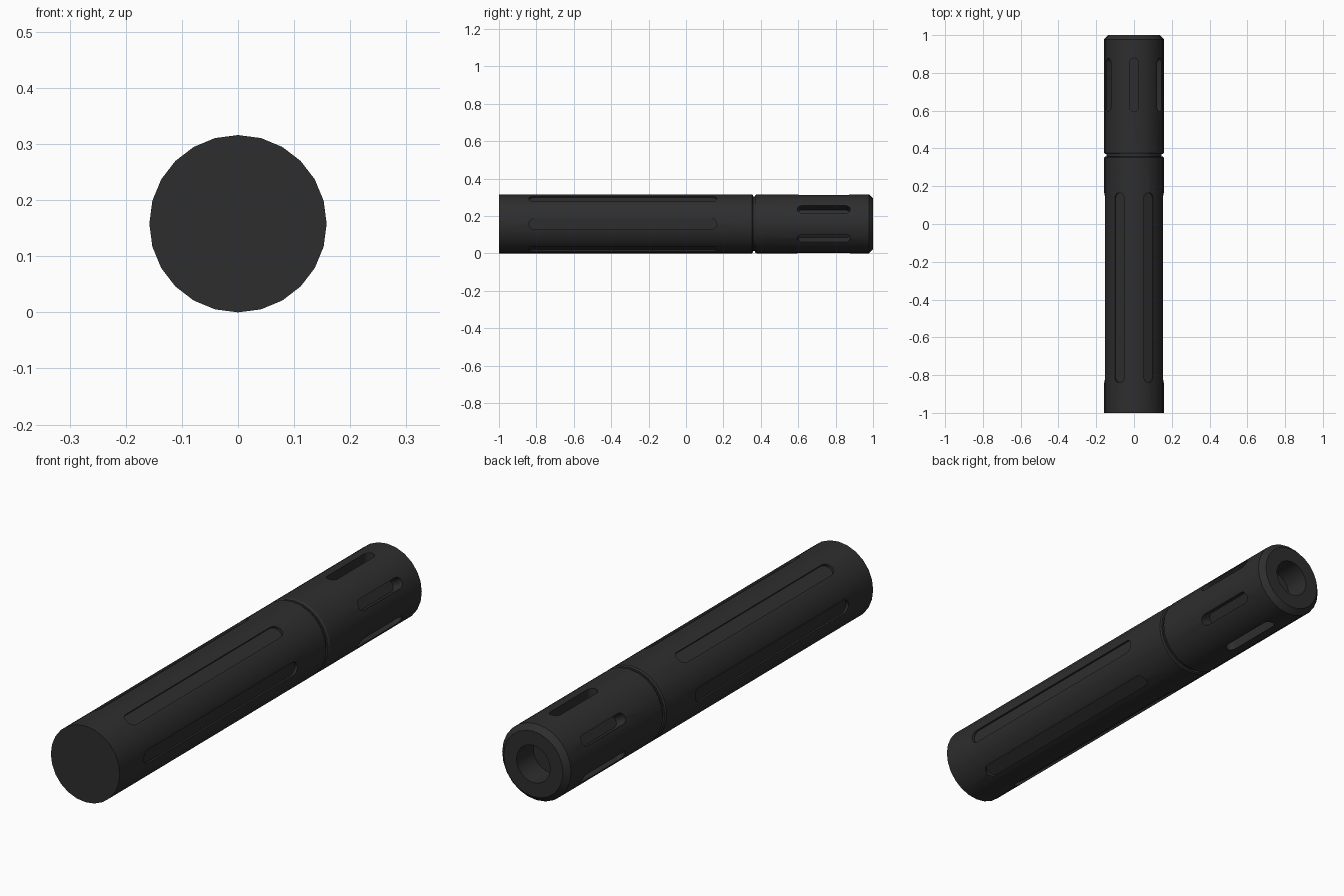
import bpy, bmesh, math
from mathutils import Matrix

if "Cube" in bpy.data.objects:
    bpy.data.objects.remove(bpy.data.objects["Cube"])

R, SIDES = 0.158, 24

black = bpy.data.materials.new("matte_black")
black.diffuse_color = (0.027, 0.027, 0.027, 1)
black.use_nodes = True
black.node_tree.nodes["Principled BSDF"].inputs["Base Color"].default_value = black.diffuse_color


def finish(name, bm):
    bmesh.ops.recalc_face_normals(bm, faces=bm.faces)
    me = bpy.data.meshes.new(name)
    bm.to_mesh(me)
    bm.free()
    ob = bpy.data.objects.new(name, me)
    bpy.context.collection.objects.link(ob)
    me.materials.append(black)
    return ob


def lathe(name, profile):
    """Closed solid turned around the y axis from (radius, y) points."""
    bm = bmesh.new()
    rings = []
    for r, y in profile:
        angles = [2 * math.pi * i / SIDES for i in range(SIDES)]
        rings.append([bm.verts.new((r * math.cos(a), y, R + r * math.sin(a))) for a in angles])
    for a, b in zip(rings, rings[1:]):
        for i in range(SIDES):
            j = (i + 1) % SIDES
            bm.faces.new((a[i], a[j], b[j], b[i]))
    bm.faces.new(rings[0])
    bm.faces.new(rings[-1])
    return finish(name, bm)


def cut_slots(ob, y0, y1, width, floor, start):
    """Six round-ended slots around the tube, cut down to radius floor."""
    bm = bmesh.new()
    h = width / 2
    outline = []
    for yc, a0 in ((y1 - h, -90), (y0 + h, 90)):
        for k in range(9):
            a = math.radians(a0 + 22.5 * k)
            outline.append((yc + h * math.cos(a), h * math.sin(a)))
    for n in range(6):
        turn = Matrix.Translation((0, 0, R)) @ Matrix.Rotation(math.radians(start + 60 * n), 4, 'Y')
        low, high = [[bm.verts.new(turn @ Matrix.Translation((r, y, t)).translation)
                      for y, t in outline] for r in (floor, R + 0.05)]
        bm.faces.new(low)
        bm.faces.new(high)
        for i in range(len(low)):
            j = (i + 1) % len(low)
            bm.faces.new((low[i], low[j], high[j], high[i]))
    cutter = finish("slot_cutter", bm)
    cutter.hide_render = True
    mod = ob.modifiers.new("slots", 'BOOLEAN')
    mod.operation, mod.solver, mod.object = 'DIFFERENCE', 'EXACT', cutter
    bpy.ops.object.select_all(action='DESELECT')
    bpy.context.view_layer.objects.active = ob
    ob.select_set(True)
    bpy.ops.object.modifier_apply(modifier=mod.name)
    bpy.data.objects.remove(cutter)
    bpy.ops.object.shade_smooth_by_angle(angle=math.radians(30))


# Long rear tube with shallow grooves, ending in the narrow neck
tube = lathe("main_tube", [(R, -1), (R, 0.352), (0.153, 0.358), (0.146, 0.358), (0.146, 0.37)])
cut_slots(tube, -0.84, 0.165, 0.056, 0.146, 0)

# Bevelled end cap with a round bore and deep slots
cap = lathe("end_cap", [(0.146, 0.37), (0.153, 0.37), (R, 0.378), (R, 0.978), (0.136, 1),
                        (0.077, 1), (0.077, 0.89)])
cut_slots(cap, 0.595, 0.878, 0.046, 0.108, 30)
